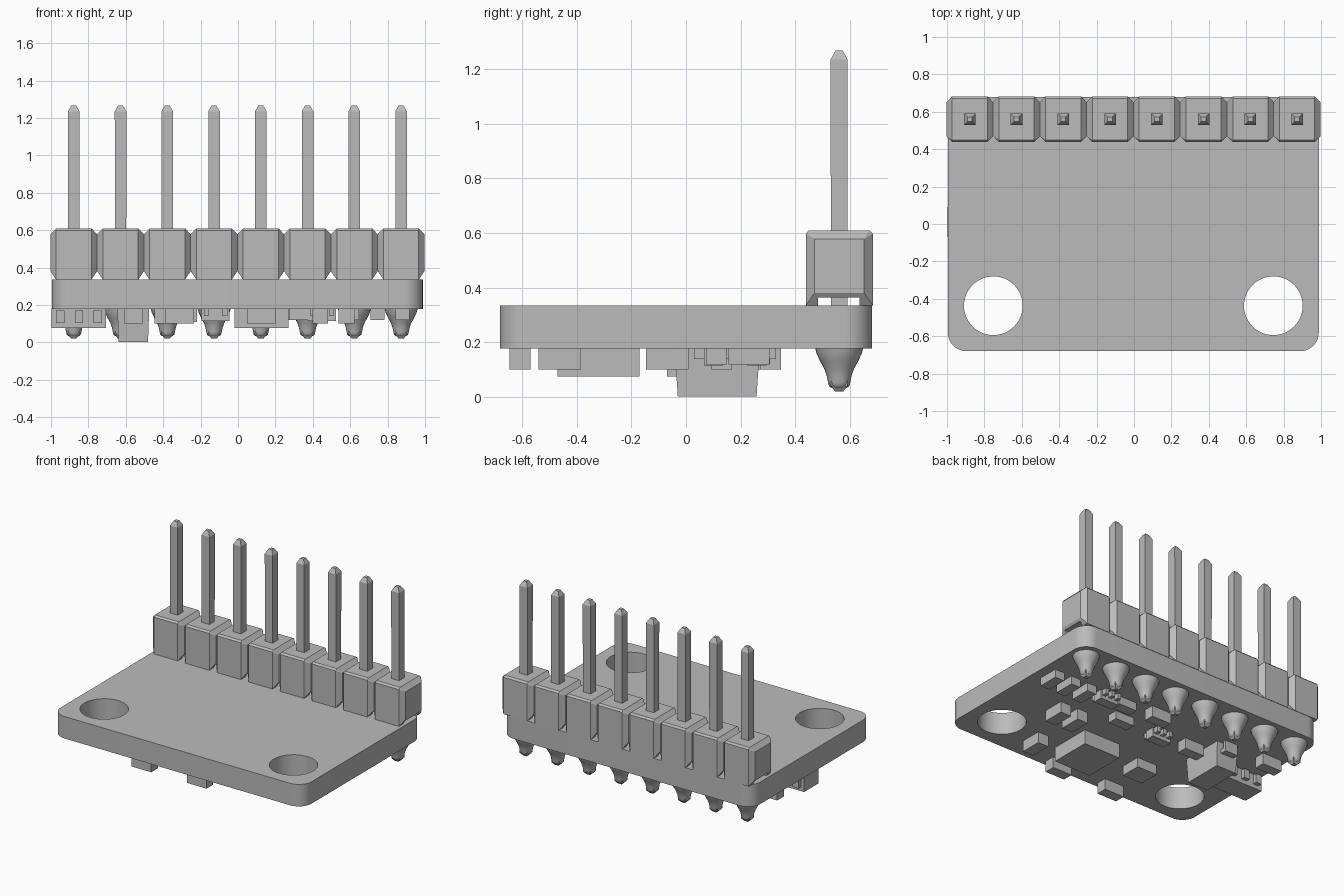
import bpy, bmesh, math
from mathutils import Matrix

if "Cube" in bpy.data.objects:
    bpy.data.objects.remove(bpy.data.objects["Cube"], do_unlink=True)

grey = bpy.data.materials.new("plain_grey")
grey.use_nodes = True
grey.diffuse_color = (0.5, 0.5, 0.5, 1)
grey.node_tree.nodes["Principled BSDF"].inputs["Base Color"].default_value = (0.5, 0.5, 0.5, 1)

BOARD_BOTTOM, BOARD_TOP = 0.178, 0.335
PITCH, FIRST_X, ROW_Y, PINS = 0.25, -0.878, 0.56, 8


def finish(name, bm):
    bmesh.ops.recalc_face_normals(bm, faces=bm.faces)
    mesh = bpy.data.meshes.new(name)
    bm.to_mesh(mesh)
    bm.free()
    mesh.materials.append(grey)
    obj = bpy.data.objects.new(name, mesh)
    bpy.context.collection.objects.link(obj)
    return obj


def add_box(bm, x, y, z):
    """Box from (low, high) pairs."""
    size = [b - a for a, b in (x, y, z)]
    mid = [(a + b) / 2 for a, b in (x, y, z)]
    mat = Matrix.Translation(mid) @ Matrix.Diagonal((*size, 1))
    return bmesh.ops.create_cube(bm, size=1, matrix=mat)["verts"]


def hull(bm):
    bmesh.ops.convex_hull(bm, input=bm.verts)
    bmesh.ops.dissolve_limit(bm, angle_limit=0.01, verts=bm.verts, edges=bm.edges)


def activate(obj):
    bpy.ops.object.select_all(action="DESELECT")
    obj.select_set(True)
    bpy.context.view_layer.objects.active = obj


def cut(obj, cutter):
    mod = obj.modifiers.new("cut", "BOOLEAN")
    mod.operation, mod.object, mod.solver = "DIFFERENCE", cutter, "EXACT"
    activate(obj)
    bpy.ops.object.modifier_apply(modifier=mod.name)
    bpy.data.objects.remove(cutter, do_unlink=True)


def repeat_row(obj):
    mod = obj.modifiers.new("row", "ARRAY")
    mod.count = PINS
    mod.use_relative_offset = False
    mod.use_constant_offset = True
    mod.constant_offset_displace = (PITCH, 0, 0)
    activate(obj)
    bpy.ops.object.modifier_apply(modifier=mod.name)


def smooth(obj, angle=35):
    activate(obj)
    bpy.ops.object.shade_smooth_by_angle(angle=math.radians(angle))


# Circuit board with rounded corners and two mounting holes
bm = bmesh.new()
add_box(bm, (-0.995, 0.988), (-0.68, 0.68), (BOARD_BOTTOM, BOARD_TOP))
upright = [e for e in bm.edges if abs(e.verts[0].co.z - e.verts[1].co.z) > 0.1]
bmesh.ops.bevel(bm, geom=upright, offset=0.1, segments=10, profile=0.5, affect="EDGES")
board = finish("board", bm)
bm = bmesh.new()
for x in (-0.752, 0.745):
    bmesh.ops.create_cone(bm, cap_ends=True, segments=48, radius1=0.157, radius2=0.157,
                          depth=1, matrix=Matrix.Translation((x, -0.437, 0.25)))
cut(board, finish("hole_cutter", bm))
smooth(board)

# Header housing: chamfered blocks with a channel along the underside
bm = bmesh.new()
for half_x, inset, low in ((0.094, 0, 0), (0.094, 0.012, 0), (0.125, 0.032, 0.046)):
    for sx in (-1, 1):
        for y in (0.438 + inset, 0.683 - inset):
            bm.verts.new((FIRST_X + sx * half_x, y, BOARD_TOP + low))
        for y in (0.438 + inset, 0.683 - inset):
            top = 0.598 if inset == 0 else 0.61 if inset < 0.02 else 0.578
            bm.verts.new((FIRST_X + sx * half_x, y, top))
hull(bm)
housing = finish("header_housing", bm)
bm = bmesh.new()
add_box(bm, (-1.2, 1.2), (0.482, 0.635), (0.2, 0.365))
cut(housing, finish("channel_cutter", bm))
repeat_row(housing)

# Square pins with tapered tips
bm = bmesh.new()
for z, r in ((0.02, 0.014), (0.04, 0.03), (1.235, 0.031), (1.267, 0.013)):
    for sx in (-1, 1):
        for sy in (-1, 1):
            bm.verts.new((FIRST_X + sx * r, ROW_Y + sy * r, z))
hull(bm)
repeat_row(finish("header_pins", bm))

# Solder cones, turned from a concave profile
bm = bmesh.new()
profile = [(0.088, 0.18), (0.083, 0.16), (0.069, 0.13), (0.055, 0.105), (0.046, 0.08),
           (0.041, 0.055), (0.037, 0.04), (0.026, 0.033), (0, 0.031)]
verts = [bm.verts.new((r, 0, z)) for r, z in profile]
edges = [bm.edges.new(pair) for pair in zip(verts, verts[1:])]
bmesh.ops.spin(bm, geom=verts + edges, cent=(0, 0, 0), axis=(0, 0, 1),
               angle=math.tau, steps=24, use_duplicate=False)
bmesh.ops.remove_doubles(bm, verts=bm.verts, dist=0.0005)
bmesh.ops.translate(bm, vec=(FIRST_X, ROW_Y, 0), verts=bm.verts)
solder = finish("solder_cones", bm)
repeat_row(solder)
smooth(solder, 50)


def chip(name, x, y, sx, sy, low):
    bm = bmesh.new()
    add_box(bm, (x - sx / 2, x + sx / 2), (y - sy / 2, y + sy / 2), (low, BOARD_BOTTOM + 0.002))
    return finish(name, bm)


# Small parts under the board, long in y
for i, (x, y, low) in enumerate(((0.88, 0.23, 0.12), (0.745, 0.23, 0.12), (0.61, 0.23, 0.12),
                                 (0.2, 0.11, 0.12), (0.31, 0.27, 0.12))):
    if i < 3:
        chip(f"small_resistor_{i + 1}", x, y, 0.075, 0.15, low)
    else:
        chip(f"small_resistor_{i + 1}", x, y, 0.15, 0.075, low)
for i, (x, y) in enumerate(((0.58, -0.068), (0.44, -0.068), (0.44, -0.462))):
    chip(f"capacitor_{i + 1}", x, y, 0.085, 0.155, 0.1)

# Small parts, long in x
for i, (x, y) in enumerate(((0.06, 0.31), (-0.37, 0.13), (-0.88, 0.3),
                            (0.125, -0.607), (-0.312, -0.607))):
    chip(f"wide_capacitor_{i + 1}", x, y, 0.155, 0.076, 0.1)

# Main chip and square sensor
chip("main_chip", 0.125, -0.32, 0.29, 0.3, 0.076)
chip("square_sensor", -0.3, -0.3, 0.16, 0.15, 0.11)

# Transistors: a body with legs on either side
for i, (x, y) in enumerate(((0.45, 0.26), (-0.12, 0.1))):
    bm = bmesh.new()
    add_box(bm, (x - 0.075, x + 0.075), (y - 0.035, y + 0.035), (0.115, 0.18))
    for dx, side in ((-0.05, 1), (0, 1), (0.05, 1), (-0.05, -1), (0.05, -1)):
        ya, yb = sorted((y + side * 0.03, y + side * 0.07))
        add_box(bm, (x + dx - 0.013, x + dx + 0.013), (ya, yb), (0.14, 0.18))
    finish(f"transistor_{i + 1}", bm)

# Tall tapered part with flat end tabs
bm = bmesh.new()
tall = add_box(bm, (-0.645, -0.475), (-0.042, 0.27), (0.002, 0.18))
for v in tall:
    if v.co.z < 0.1:
        v.co.y += 0.012 if v.co.y < 0.1 else -0.012
        v.co.x += 0.006 if v.co.x < -0.56 else -0.006
add_box(bm, (-0.61, -0.51), (-0.075, 0.31), (0.1, 0.13))
for y in (-0.075, 0.29):
    add_box(bm, (-0.61, -0.51), (y, y + 0.02), (0.1, 0.18))
finish("tall_component", bm)

# Edge part with three side tabs
bm = bmesh.new()
add_box(bm, (-0.997, -0.705), (-0.07, 0.09), (0.076, 0.18))
for x in (-0.95, -0.85, -0.75):
    add_box(bm, (x - 0.022, x + 0.022), (-0.1, 0.12), (0.105, 0.17))
finish("edge_component", bm)
